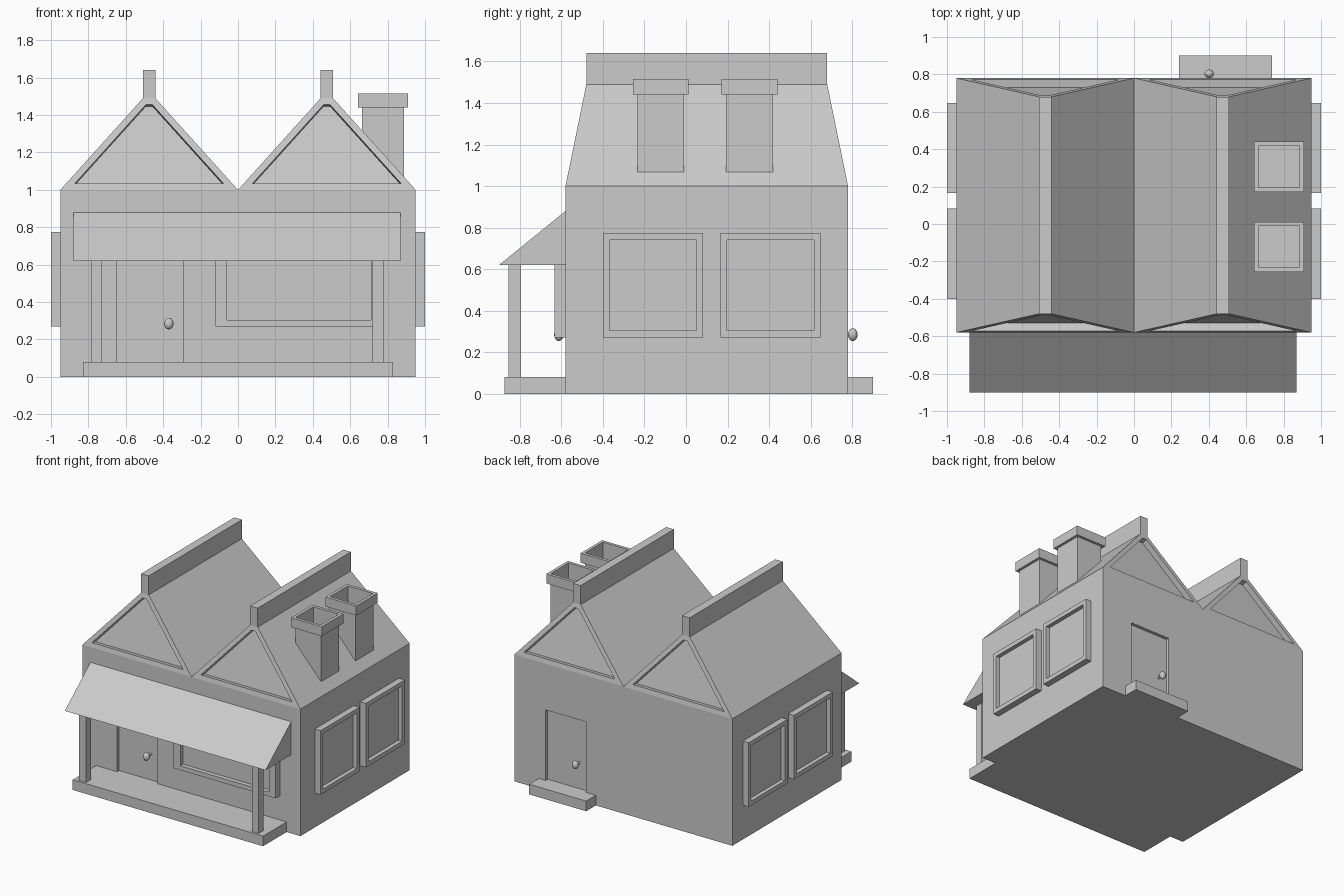
import bpy, bmesh
from math import radians
from mathutils import Matrix

if "Cube" in bpy.data.objects:
    bpy.data.objects.remove(bpy.data.objects["Cube"])


def loft(name, rings, matrix=None, inset_ends=False):
    """Skin a stack of rectangles (x0, x1, y0, y1, z) and cap both ends."""
    bm = bmesh.new()
    loops = [[bm.verts.new(p) for p in ((a, c, z), (b, c, z), (b, d, z), (a, d, z))]
             for a, b, c, d, z in rings]
    bm.faces.new(loops[0][::-1])
    bm.faces.new(loops[-1])
    sides = []
    for lo, hi in zip(loops, loops[1:]):
        for i in range(4):
            j = (i + 1) % 4
            sides.append(bm.faces.new((lo[i], lo[j], hi[j], hi[i])))
    bmesh.ops.recalc_face_normals(bm, faces=bm.faces)
    if inset_ends:
        ends = [sides[0], sides[2]]
        bmesh.ops.inset_individual(bm, faces=ends, thickness=0.035, depth=0, use_even_offset=True)
        bmesh.ops.inset_individual(bm, faces=ends, thickness=0, depth=-0.045)
    if matrix:
        bm.transform(matrix)
    me = bpy.data.meshes.new(name)
    bm.to_mesh(me)
    bm.free()
    ob = bpy.data.objects.new(name, me)
    bpy.context.collection.objects.link(ob)
    return ob


def box(name, x0, x1, y0, y1, z0, z1):
    return loft(name, [(x0, x1, y0, y1, z0), (x0, x1, y0, y1, z1)])


def window(name, x0, x1, border, depth, matrix):
    """Framed window drawn flat (x across, y up) then stood against a wall."""
    outer = (x0, x1, 0.27, 0.775)
    inner = (x0 + border, x1 - border, 0.304, 0.741)
    loft(name, [outer + (-0.01,), outer + (depth,), inner + (depth,), inner + (0.018,)], matrix)


# walls with two recessed doorways
walls = box("walls", -0.95, 0.95, -0.58, 0.78, 0, 1)
for x0, x1, y0, y1 in ((-0.647, -0.294, -0.7, -0.555), (0.325, 0.678, 0.755, 0.9)):
    cutter = box("doorway_cutter", x0, x1, y0, y1, 0.08, 0.635)
    cutter.hide_render = True
    mod = walls.modifiers.new("doorway", 'BOOLEAN')
    mod.operation, mod.solver, mod.object = 'DIFFERENCE', 'EXACT', cutter
    bpy.context.view_layer.objects.active = walls
    bpy.ops.object.modifier_apply(modifier=mod.name)
    bpy.data.objects.remove(cutter)

# twin roofs with recessed gable ends and ridge caps
for side, x in (("left", -0.475), ("right", 0.475)):
    loft(side + "_roof", [(x - 0.475, x + 0.475, -0.58, 0.78, 1),
                          (x - 0.033, x + 0.033, -0.48, 0.68, 1.49)], inset_ends=True)
    box(side + "_ridge", x - 0.033, x + 0.033, -0.48, 0.68, 1.48, 1.64)

# hollow chimneys with wider caps
for name, y in (("front_chimney", -0.122), ("back_chimney", 0.306)):
    sq = [(0.1125, 1.04), (0.1125, 1.44), (0.134, 1.44), (0.134, 1.515),
          (0.11, 1.515), (0.11, 1.32)]
    loft(name, [(0.776 - r, 0.776 + r, y - r, y + r, z) for r, z in sq])

# windows: two on each side wall, one wide on the front
stand = Matrix.Rotation(radians(90), 4, 'X')
for i, y0 in enumerate((-0.4, 0.165)):
    right = Matrix.Translation((0.95, 0, 0)) @ Matrix.Rotation(radians(90), 4, 'Z') @ stand
    window(f"right_window_{i + 1}", y0, y0 + 0.483, 0.032, 0.05, right)
    left = Matrix.Translation((-0.95, 0, 0)) @ Matrix.Rotation(radians(-90), 4, 'Z') @ stand
    window(f"left_window_{i + 1}", -y0 - 0.483, -y0, 0.032, 0.05, left)
window("front_window", -0.12, 0.772, 0.06, 0.053, Matrix.Translation((0, -0.58, 0)) @ stand)

# porch: slab, posts and sloped awning
box("porch_slab", -0.83, 0.83, -0.873, -0.57, 0, 0.08)
for side, x in (("left", -0.756), ("right", 0.749)):
    box(side + "_porch_post", x - 0.03, x + 0.03, -0.855, -0.795, 0.07, 0.63)
loft("awning", [(-0.88, 0.87, -0.9, -0.57, 0.62), (-0.88, 0.87, -0.58, -0.57, 0.88)])

# back step
box("back_step", 0.24, 0.737, 0.77, 0.9, 0, 0.08)

# door knobs on short stems
for side, x, y, wall in (("front", -0.37, -0.612, -0.55), ("back", 0.402, 0.803, 0.75)):
    bpy.ops.mesh.primitive_uv_sphere_add(segments=16, ring_count=10, radius=1, location=(x, y, 0.285))
    knob = bpy.context.object
    knob.name = side + "_door_knob"
    knob.scale = (0.025, 0.023, 0.031)
    bpy.ops.object.shade_smooth_by_angle()
    bpy.ops.mesh.primitive_cylinder_add(vertices=12, radius=0.009, depth=abs(y - wall),
                                        location=(x, (y + wall) / 2, 0.285),
                                        rotation=(radians(90), 0, 0))
    bpy.context.object.name = side + "_knob_stem"
